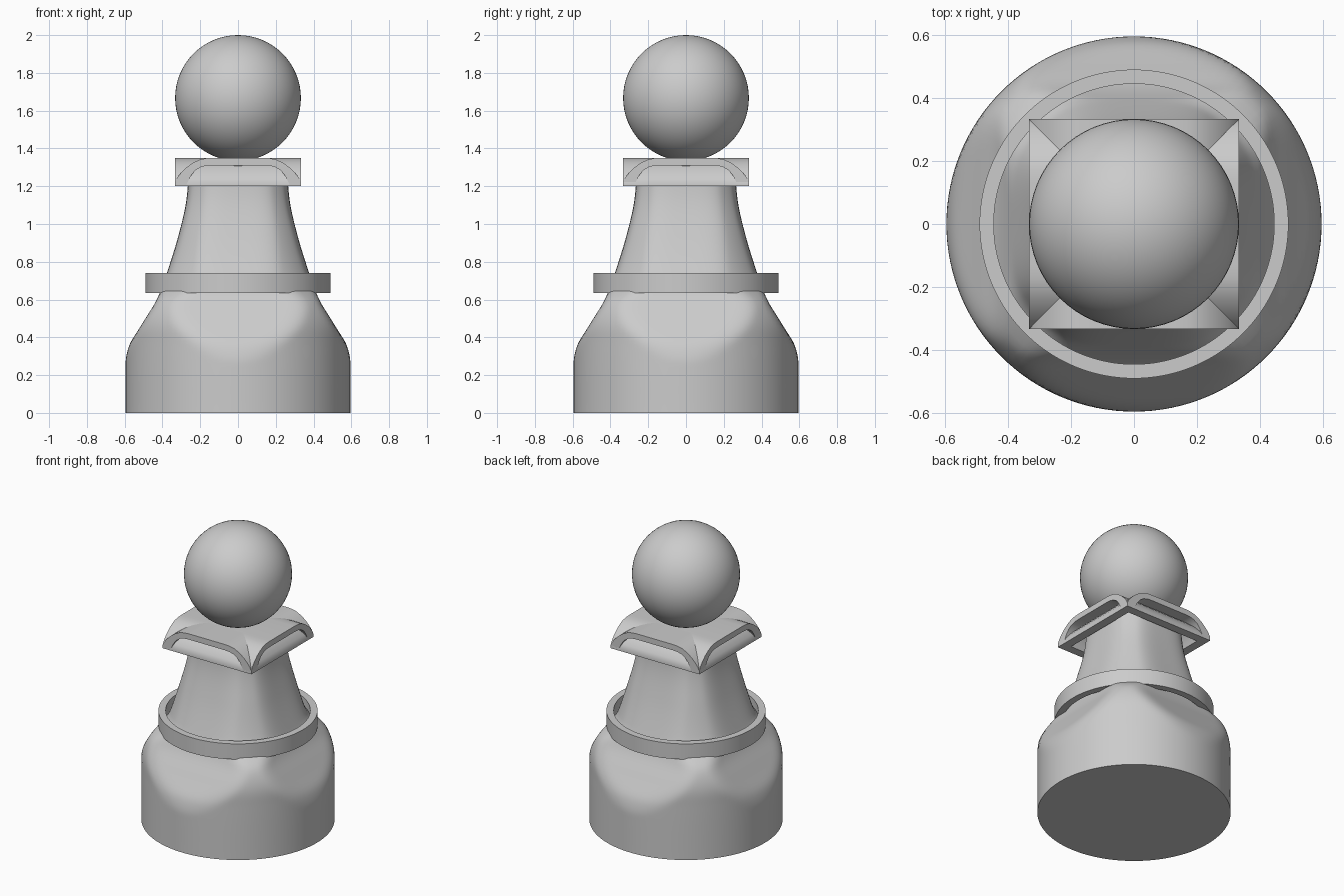
import bpy, bmesh, math

cube = bpy.data.objects.get("Cube")
if cube:
    bpy.data.objects.remove(cube, do_unlink=True)

grey = bpy.data.materials.new("plain grey")
grey.use_nodes = True
COLOR = (0.6, 0.6, 0.6, 1)
grey.diffuse_color = COLOR
grey.node_tree.nodes["Principled BSDF"].inputs["Base Color"].default_value = COLOR


def finish(name, bm, angle=35):
    """Turn a bmesh into a smooth shaded object with crisp edges."""
    bmesh.ops.recalc_face_normals(bm, faces=bm.faces)
    mesh = bpy.data.meshes.new(name)
    bm.to_mesh(mesh)
    bm.free()
    mesh.materials.append(grey)
    obj = bpy.data.objects.new(name, mesh)
    bpy.context.collection.objects.link(obj)
    bpy.ops.object.select_all(action='DESELECT')
    obj.select_set(True)
    bpy.context.view_layer.objects.active = obj
    bpy.ops.object.shade_smooth_by_angle(angle=math.radians(angle))
    return obj


def skin(bm, rings, wrap=False):
    """Bridge successive closed rings of vertices with quads."""
    pairs = list(zip(rings, rings[1:])) + ([(rings[-1], rings[0])] if wrap else [])
    for a, b in pairs:
        for i in range(len(a)):
            j = (i + 1) % len(a)
            bm.faces.new((a[i], a[j], b[j], b[i]))


def lookup(points, z):
    """Smooth (Catmull-Rom style) interpolation through (z, value) points."""
    slope = [(points[min(i + 1, len(points) - 1)][1] - points[max(i - 1, 0)][1]) /
             (points[min(i + 1, len(points) - 1)][0] - points[max(i - 1, 0)][0])
             for i in range(len(points))]
    for i in range(len(points) - 1):
        (z0, v0), (z1, v1) = points[i], points[i + 1]
        if z <= z1:
            h = z1 - z0
            t = (z - z0) / h
            return ((2*t**3 - 3*t**2 + 1) * v0 + (t**3 - 2*t**2 + t) * h * slope[i]
                    + (3*t**2 - 2*t**3) * v1 + (t**3 - t**2) * h * slope[i + 1])
    return points[-1][1]


# Body: a round column whose four sides are trimmed by a tapering square
FLAT = [(0, .8), (.2, .67), (.3, .61), (.36, .578), (.42, .54), (.5, .49), (.6, .43),
        (.74, .377), (.94, .315), (1.13, .273), (1.34, .26)]
ROUND = [(0, .595), (.36, .595), (.46, .592), (.54, .572), (.6, .54), (.65, .485),
         (.69, .44), (.74, .415), (.94, .355), (1.13, .308), (1.34, .285)]
BLEND = .04


def body_radius(z, angle):
    flat = lookup(FLAT, z) / max(abs(math.cos(angle)), abs(math.sin(angle)))
    curve = lookup(ROUND, z)
    overlap = max(BLEND - abs(flat - curve), 0) / BLEND
    return min(flat, curve) - overlap ** 2 * BLEND / 4


bm = bmesh.new()
SIDES, STEPS = 128, 67
rings = []
for k in range(STEPS + 1):
    z = 1.34 * k / STEPS
    ring = []
    for i in range(SIDES):
        a = math.tau * i / SIDES
        r = body_radius(z, a)
        ring.append(bm.verts.new((r * math.cos(a), r * math.sin(a), z)))
    rings.append(ring)
skin(bm, rings)
bm.faces.new(rings[0])
bm.faces.new(rings[-1])
finish("body", bm)

# Loose ring around the waist
bm = bmesh.new()
rings = [[bm.verts.new((r * math.cos(math.tau * i / SIDES), r * math.sin(math.tau * i / SIDES), z))
          for i in range(SIDES)]
         for r, z in ((.49, .635), (.49, .74), (.445, .74), (.445, .635))]
skin(bm, rings, wrap=True)
finish("waist_ring", bm)

# Collar: two crossed arched shells
OUTER = [(.333, 1.2), (.333, 1.222), (.322, 1.245), (.3, 1.273), (.272, 1.3), (.24, 1.323),
         (.205, 1.34), (.17, 1.348), (.13, 1.35)]
INNER = [(.275, 1.2), (.265, 1.225), (.25, 1.255), (.228, 1.282), (.2, 1.3), (.17, 1.309),
         (.13, 1.311)]
HALF = .333


def both_sides(points):
    return points + [(-x, z) for x, z in reversed(points)]


outline = both_sides(OUTER) + both_sides(INNER)[::-1]
for name, turned in (("collar_arch_lengthwise", False), ("collar_arch_crosswise", True)):
    bm = bmesh.new()
    ends = [[bm.verts.new((d, x, z) if turned else (x, d, z)) for x, z in outline]
            for d in (-HALF, HALF)]
    skin(bm, ends)
    for end in ends:
        bm.faces.new(end)
    finish(name, bm)

# Ball on top
bm = bmesh.new()
bmesh.ops.create_uvsphere(bm, u_segments=64, v_segments=32, radius=.333)
bmesh.ops.translate(bm, verts=bm.verts, vec=(0, 0, 1.667))
finish("head_ball", bm)
